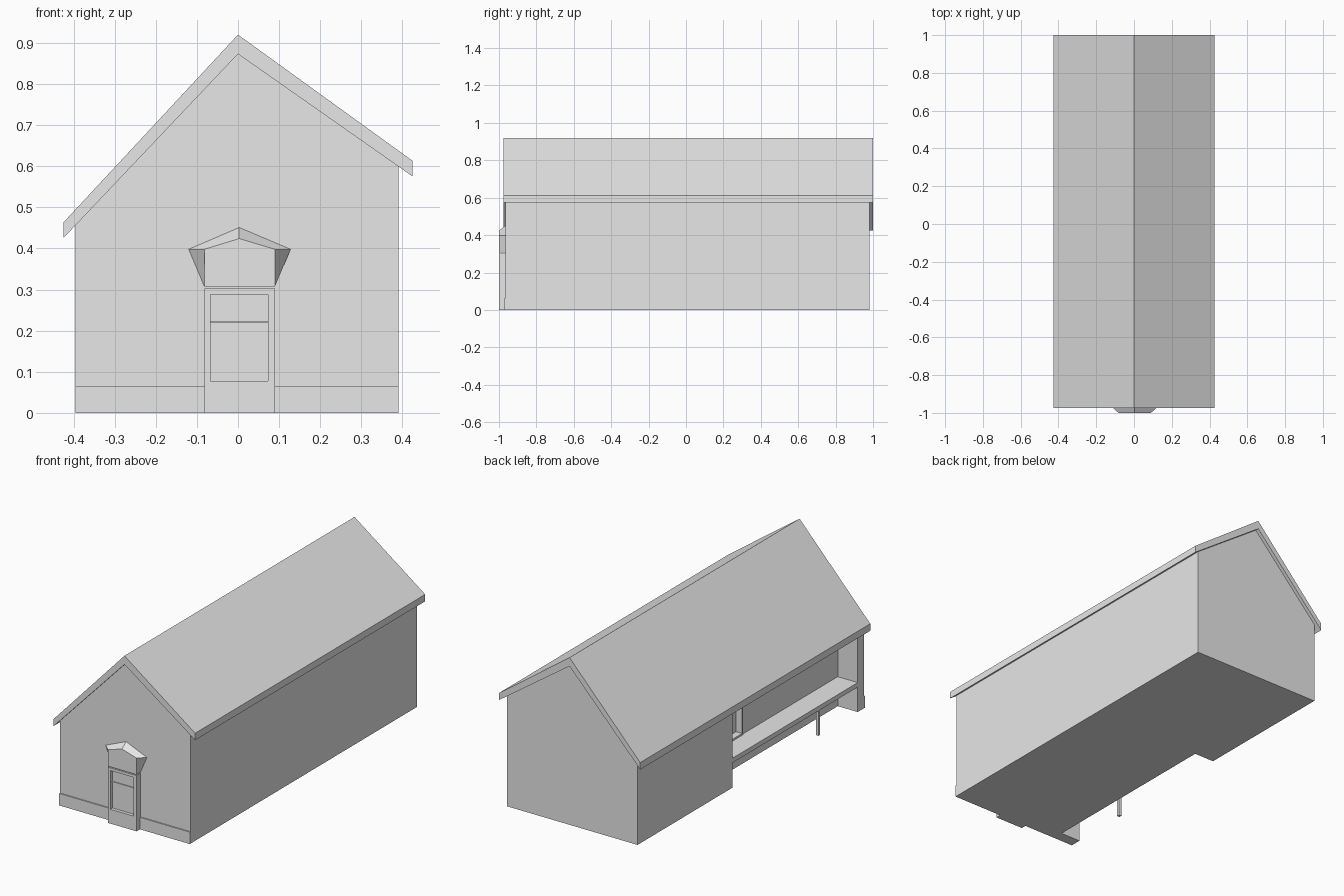
import bpy
import bmesh

default_cube = bpy.data.objects.get("Cube")
if default_cube:
    bpy.data.objects.remove(default_cube, do_unlink=True)

grey = bpy.data.materials.new("plain_grey")
grey.use_nodes = True
grey.diffuse_color = (0.8, 0.8, 0.8, 1)
grey.node_tree.nodes["Principled BSDF"].inputs["Base Color"].default_value = (0.8, 0.8, 0.8, 1)


def loft(name, near, far, y0, y1):
    """Solid between two matching (x, z) outlines at depths y0 and y1."""
    bm = bmesh.new()
    a = [bm.verts.new((x, y0, z)) for x, z in near]
    b = [bm.verts.new((x, y1, z)) for x, z in far]
    bm.faces.new(a)
    bm.faces.new(b[::-1])
    for i in range(len(a)):
        j = (i + 1) % len(a)
        bm.faces.new((a[i], b[i], b[j], a[j]))
    bmesh.ops.recalc_face_normals(bm, faces=bm.faces)
    mesh = bpy.data.meshes.new(name)
    bm.to_mesh(mesh)
    bm.free()
    mesh.materials.append(grey)
    obj = bpy.data.objects.new(name, mesh)
    bpy.context.collection.objects.link(obj)
    return obj


def prism(name, outline, y0, y1):
    return loft(name, outline, outline, y0, y1)


def box(name, x0, x1, y0, y1, z0, z1):
    return prism(name, [(x0, z0), (x1, z0), (x1, z1), (x0, z1)], y0, y1)


def cut(obj, *bounds):
    """Cut a box-shaped hole out of obj."""
    cutter = box("cutter", *bounds)
    cutter.hide_render = True
    mod = obj.modifiers.new("cut", 'BOOLEAN')
    mod.operation = 'DIFFERENCE'
    mod.solver = 'EXACT'
    mod.object = cutter
    bpy.context.view_layer.objects.active = obj
    bpy.ops.object.modifier_apply(modifier=mod.name)
    bpy.data.objects.remove(cutter, do_unlink=True)


LEFT, RIGHT = -0.395, 0.39
FRONT, BACK = -0.965, 0.98
PORCH_WALL, PORCH_FRONT, PORCH_BACK = -0.275, -0.91, 0.165

# House body with the side porch and its doorway cut out
body = prism("house_walls", [(LEFT, 0), (RIGHT, 0), (RIGHT, 0.6), (0, 0.874), (LEFT, 0.457)],
             FRONT, BACK)
cut(body, -0.6, PORCH_WALL, PORCH_FRONT, PORCH_BACK, -0.1, 0.95)
cut(body, -0.3, PORCH_WALL + 0.03, -0.08, 0.08, 0.17, 0.42)

# Asymmetric pitched roof
prism("roof", [(-0.425, 0.463), (0, 0.92), (0.425, 0.613),
               (0.425, 0.575), (0, 0.873), (-0.425, 0.425)], -0.975, 1.0)

# Raised porch deck with its leg, and the porch door frame
box("porch_deck", LEFT, PORCH_WALL, PORCH_FRONT, PORCH_BACK, 0.135, 0.16)
box("deck_leg", -0.395, -0.38, -0.588, -0.572, 0, 0.135)
for side, y in (("front", -0.09), ("back", 0.08)):
    box("porch_door_jamb_" + side, PORCH_WALL - 0.006, PORCH_WALL, y, y + 0.01, 0.16, 0.43)
box("porch_door_sill", PORCH_WALL - 0.006, PORCH_WALL, -0.08, 0.08, 0.16, 0.17)
box("porch_door_head", PORCH_WALL - 0.006, PORCH_WALL, -0.08, 0.08, 0.42, 0.43)

# Front plinth
box("front_plinth", LEFT, RIGHT, FRONT - 0.006, FRONT, 0, 0.065)

# Entrance surround with recessed door and middle rail
surround = box("entrance_surround", -0.082, 0.09, -1.0, FRONT, 0, 0.303)
cut(surround, -0.067, 0.073, -1.1, -0.982, 0.078, 0.288)
box("door_rail", -0.067, 0.073, -0.987, -0.982, 0.219, 0.224)

# Canopy flaring back to the wall
loft("entrance_canopy",
     [(-0.082, 0.308), (0.09, 0.308), (0.09, 0.398), (0.003, 0.424), (-0.082, 0.398)],
     [(-0.082, 0.308), (0.09, 0.308), (0.128, 0.398), (0.003, 0.451), (-0.12, 0.398)],
     -1.0, FRONT)
